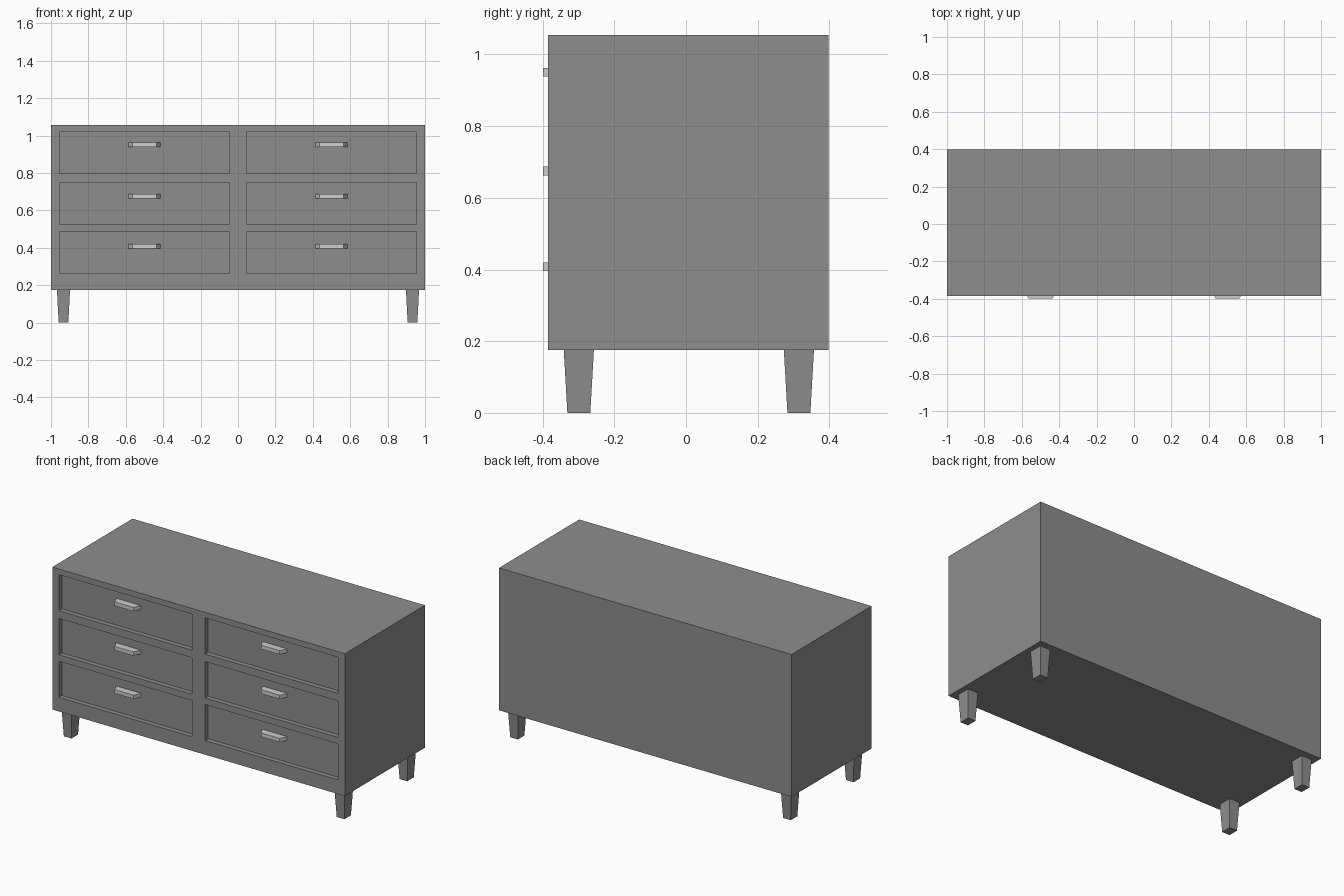
import bpy, bmesh

if "Cube" in bpy.data.objects:
    bpy.data.objects.remove(bpy.data.objects["Cube"])


def material(name, v):
    m = bpy.data.materials.new(name)
    m.diffuse_color = (v, v, v, 1)
    m.use_nodes = True
    m.node_tree.nodes["Principled BSDF"].inputs["Base Color"].default_value = m.diffuse_color
    return m


GREY = material("dark grey", 0.27)
SILVER = material("light grey", 0.62)


def make_object(name, bm, mat):
    bmesh.ops.recalc_face_normals(bm, faces=bm.faces[:])
    me = bpy.data.meshes.new(name)
    bm.to_mesh(me)
    bm.free()
    me.materials.append(mat)
    ob = bpy.data.objects.new(name, me)
    bpy.context.collection.objects.link(ob)
    return ob


def loft(name, ring_a, ring_b, mat):
    """Closed solid between two four-point rings."""
    bm = bmesh.new()
    a = [bm.verts.new(p) for p in ring_a]
    b = [bm.verts.new(p) for p in ring_b]
    bm.faces.new(a)
    bm.faces.new(b)
    for i in range(4):
        j = (i + 1) % 4
        bm.faces.new((a[i], a[j], b[j], b[i]))
    return make_object(name, bm, mat)


FRONT, BACK, BOTTOM, TOP = -0.385, 0.398, 0.175, 1.055
RECESS = 0.03

# Cabinet: front grid with six recessed drawer cells, closed at the back
xs = [-1, -0.955, -0.045, 0.045, 0.955, 1]
zs = [BOTTOM, 0.262, 0.485, 0.525, 0.75, 0.797, 1.02, TOP]
bm = bmesh.new()
grid = [[bm.verts.new((x, FRONT, z)) for z in zs] for x in xs]
drawers = []
for i in range(len(xs) - 1):
    for k in range(len(zs) - 1):
        f = bm.faces.new((grid[i][k], grid[i + 1][k],
                          grid[i + 1][k + 1], grid[i][k + 1]))
        if i % 2 and k % 2:
            drawers.append(f)
rim = [e for e in bm.edges if e.is_boundary]
out = bmesh.ops.extrude_edge_only(bm, edges=rim)["geom"]
bmesh.ops.translate(bm, vec=(0, BACK - FRONT, 0),
                    verts=[g for g in out if isinstance(g, bmesh.types.BMVert)])
bmesh.ops.contextual_create(bm, geom=[e for e in bm.edges if e.is_boundary])
cells = bmesh.ops.extrude_discrete_faces(bm, faces=drawers)["faces"]
bmesh.ops.translate(bm, vec=(0, RECESS, 0),
                    verts=list({v for f in cells for v in f.verts}))
make_object("cabinet", bm, GREY)


# Handles: bars with slanted ends, wider against the drawer
def handle_ring(cx, cz, half, y):
    h = 0.012
    return [(cx - half, y, cz - h), (cx + half, y, cz - h),
            (cx + half, y, cz + h), (cx - half, y, cz + h)]


for cx, side in ((-0.5, "left"), (0.5, "right")):
    for cz, row in ((0.408, "lower"), (0.675, "middle"), (0.95, "upper")):
        loft(f"{row}_{side}_handle",
             handle_ring(cx, cz, 0.064, -0.399),
             handle_ring(cx, cz, 0.085, FRONT + RECESS), SILVER)


# Legs: tapered square posts
def leg_ring(cx, cy, hx, hy, z):
    return [(cx - hx, cy - hy, z), (cx + hx, cy - hy, z),
            (cx + hx, cy + hy, z), (cx - hx, cy + hy, z)]


for cx, side in ((-0.933, "left"), (0.933, "right")):
    for cy, end in ((-0.299, "front"), (0.315, "back")):
        loft(f"{end}_{side}_leg",
             leg_ring(cx, cy, 0.026, 0.032, 0),
             leg_ring(cx, cy, 0.035, 0.042, BOTTOM), GREY)
